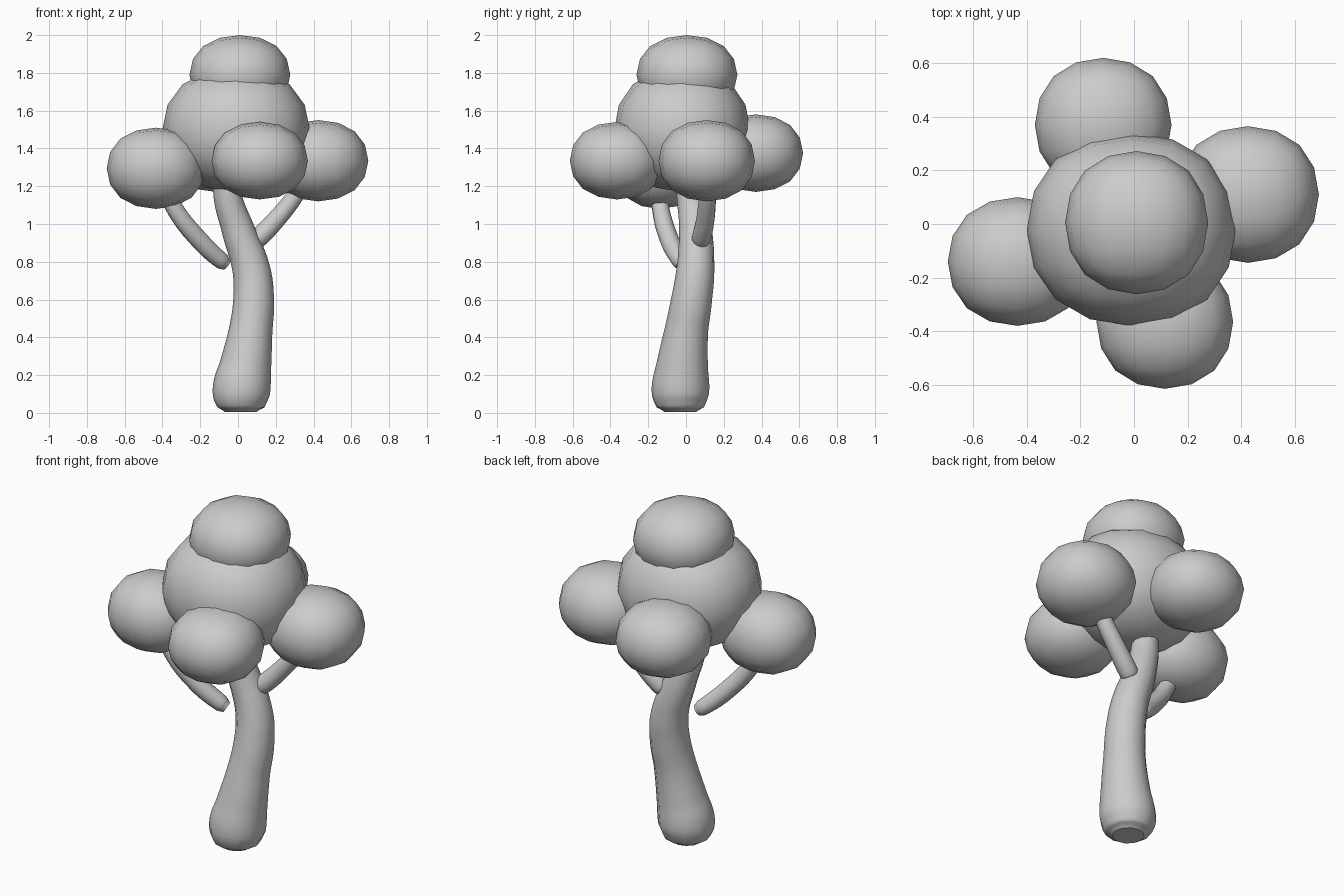
import bpy
from mathutils import Vector

cube = bpy.data.objects.get("Cube")
if cube:
    bpy.data.objects.remove(cube, do_unlink=True)

# One plain grey for the whole tree
grey = bpy.data.materials.new("plain_grey")
grey.use_nodes = True
colour = (0.6, 0.6, 0.6, 1)
grey.diffuse_color = colour
grey.node_tree.nodes["Principled BSDF"].inputs["Base Color"].default_value = colour


def finish(obj, name):
    obj.name = obj.data.name = name
    obj.data.materials.clear()
    obj.data.materials.append(grey)
    obj.data.shade_smooth()


def blob(name, centre, size):
    """Round clump: a subdivided cube fitted to the given half sizes."""
    bpy.ops.mesh.primitive_cube_add(size=2)
    obj = bpy.context.object
    mod = obj.modifiers.new("round", "SUBSURF")
    mod.levels = 2
    bpy.ops.object.modifier_apply(modifier=mod.name)
    verts = obj.data.vertices
    reach = max(v.co.x for v in verts)
    for v in verts:
        v.co = Vector(c + s * p / reach for c, s, p in zip(centre, size, v.co))
    finish(obj, name)


def limb(name, points):
    """Tapered round limb through (x, y, z, radius) points."""
    curve = bpy.data.curves.new(name, "CURVE")
    curve.dimensions = "3D"
    curve.bevel_depth = 1
    curve.bevel_resolution = 4
    curve.resolution_u = 6
    curve.use_fill_caps = True
    spline = curve.splines.new("BEZIER")
    spline.radius_interpolation = "CARDINAL"
    spline.bezier_points.add(len(points) - 1)
    for bp, (x, y, z, r) in zip(spline.bezier_points, points):
        bp.co = (x, y, z)
        bp.radius = r
        bp.handle_left_type = bp.handle_right_type = "AUTO"
    obj = bpy.data.objects.new(name, curve)
    bpy.context.collection.objects.link(obj)
    bpy.ops.object.select_all(action="DESELECT")
    obj.select_set(True)
    bpy.context.view_layer.objects.active = obj
    bpy.ops.object.convert(target="MESH")
    finish(bpy.context.object, name)


# Foliage clumps
blob("crown_middle", (-0.01, -0.02, 1.5), (0.39, 0.36, 0.33))
blob("crown_top", (0.01, 0.005, 1.79), (0.267, 0.267, 0.21))
blob("crown_right", (-0.435, -0.14, 1.295), (0.26, 0.24, 0.215))
blob("crown_left", (0.425, 0.11, 1.335), (0.265, 0.255, 0.215))
blob("crown_front", (0.115, -0.365, 1.335), (0.255, 0.25, 0.205))
blob("crown_back", (-0.115, 0.37, 1.375), (0.255, 0.25, 0.205))

# Trunk, rounded at the foot
limb("trunk", [
    (0.015, -0.03, 0.005, 0.085), (0.015, -0.03, 0.03, 0.125),
    (0.017, -0.03, 0.11, 0.152), (0.04, -0.02, 0.25, 0.137),
    (0.065, 0.0, 0.42, 0.117), (0.083, 0.03, 0.6, 0.108),
    (0.07, 0.05, 0.76, 0.1), (0.0, 0.05, 0.97, 0.087),
    (-0.055, 0.025, 1.15, 0.075), (-0.06, 0.01, 1.3, 0.07)])

# Branches
limb("right_branch", [
    (-0.06, -0.02, 0.785, 0.032), (-0.085, -0.03, 0.803, 0.045),
    (-0.2, -0.085, 0.91, 0.05), (-0.34, -0.135, 1.09, 0.046),
    (-0.41, -0.14, 1.25, 0.04)])
limb("left_branch", [
    (0.075, 0.075, 0.89, 0.032), (0.1, 0.08, 0.917, 0.05),
    (0.19, 0.1, 1.01, 0.05), (0.31, 0.115, 1.16, 0.045),
    (0.38, 0.12, 1.28, 0.04)])
